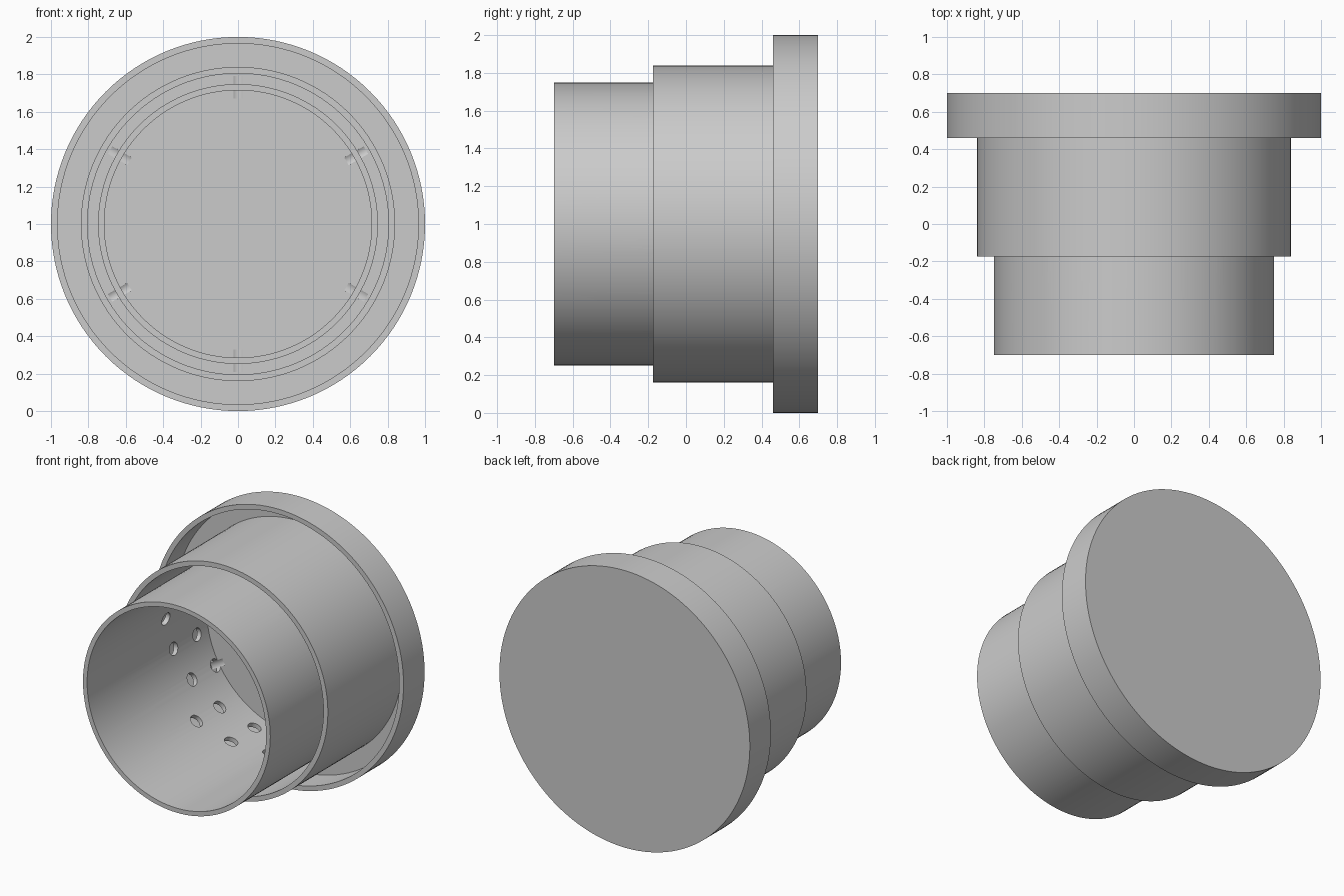
import bpy, bmesh
from math import radians, cos, sin, pi
from mathutils import Matrix, Vector

if "Cube" in bpy.data.objects:
    bpy.data.objects.remove(bpy.data.objects["Cube"])

SIDES = 128
CENTRE = Vector((0, 0, 1))


def make_object(name, bm):
    bmesh.ops.recalc_face_normals(bm, faces=bm.faces)
    mesh = bpy.data.meshes.new(name)
    bm.to_mesh(mesh)
    bm.free()
    obj = bpy.data.objects.new(name, mesh)
    bpy.context.collection.objects.link(obj)
    return obj


# Cap: one (radius, y) profile with back plate, rim and two nested tubes
profile = [(0, .70), (1, .70), (1, .46), (.965, .46), (.965, .665),
           (.84, .665), (.84, -.175), (.805, -.175), (.805, .665),
           (.748, .665), (.748, -.70), (.715, -.70), (.715, .665), (0, .665)]
bm = bmesh.new()
rings = []
for r, y in profile:
    if r == 0:
        rings.append([bm.verts.new(CENTRE + Vector((0, y, 0)))])
    else:
        rings.append([bm.verts.new(CENTRE + Vector((r * cos(2 * pi * i / SIDES), y,
                                                    r * sin(2 * pi * i / SIDES))))
                      for i in range(SIDES)])
for a, b in zip(rings[:-1], rings[1:]):
    if len(a) == 1:
        bm.faces.new(b)
    elif len(b) == 1:
        bm.faces.new(a)
    else:
        for i in range(SIDES):
            j = (i + 1) % SIDES
            bm.faces.new((a[i], a[j], b[j], b[i]))
for ring in (rings[0], rings[-1]):
    bm.verts.remove(ring[0])
cap = make_object("nested_tube_cap", bm)

# Drain holes: staggered spiral rows, only through the inner tube
bm = bmesh.new()
for k in range(18):
    angle = radians(170 + 20 * k)
    direction = Vector((cos(angle), 0, sin(angle)))
    for row in (0, 3):
        y = .183 + .0885 * (k % 3 + row)
        place = (Matrix.Translation(CENTRE + direction * .73 + Vector((0, y, 0)))
                 @ direction.to_track_quat('Z', 'Y').to_matrix().to_4x4())
        bmesh.ops.create_cone(bm, cap_ends=True, segments=24, radius1=.046,
                              radius2=.046, depth=.12, matrix=place)
cutter = make_object("hole_cutter", bm)
cutter.hide_render = True

bpy.context.view_layer.objects.active = cap
cap.select_set(True)
mod = cap.modifiers.new("holes", 'BOOLEAN')
mod.operation = 'DIFFERENCE'
mod.solver = 'EXACT'
mod.object = cutter
bpy.ops.object.modifier_apply(modifier=mod.name)
bpy.data.objects.remove(cutter)

bpy.ops.object.shade_smooth_by_angle(angle=radians(30))
